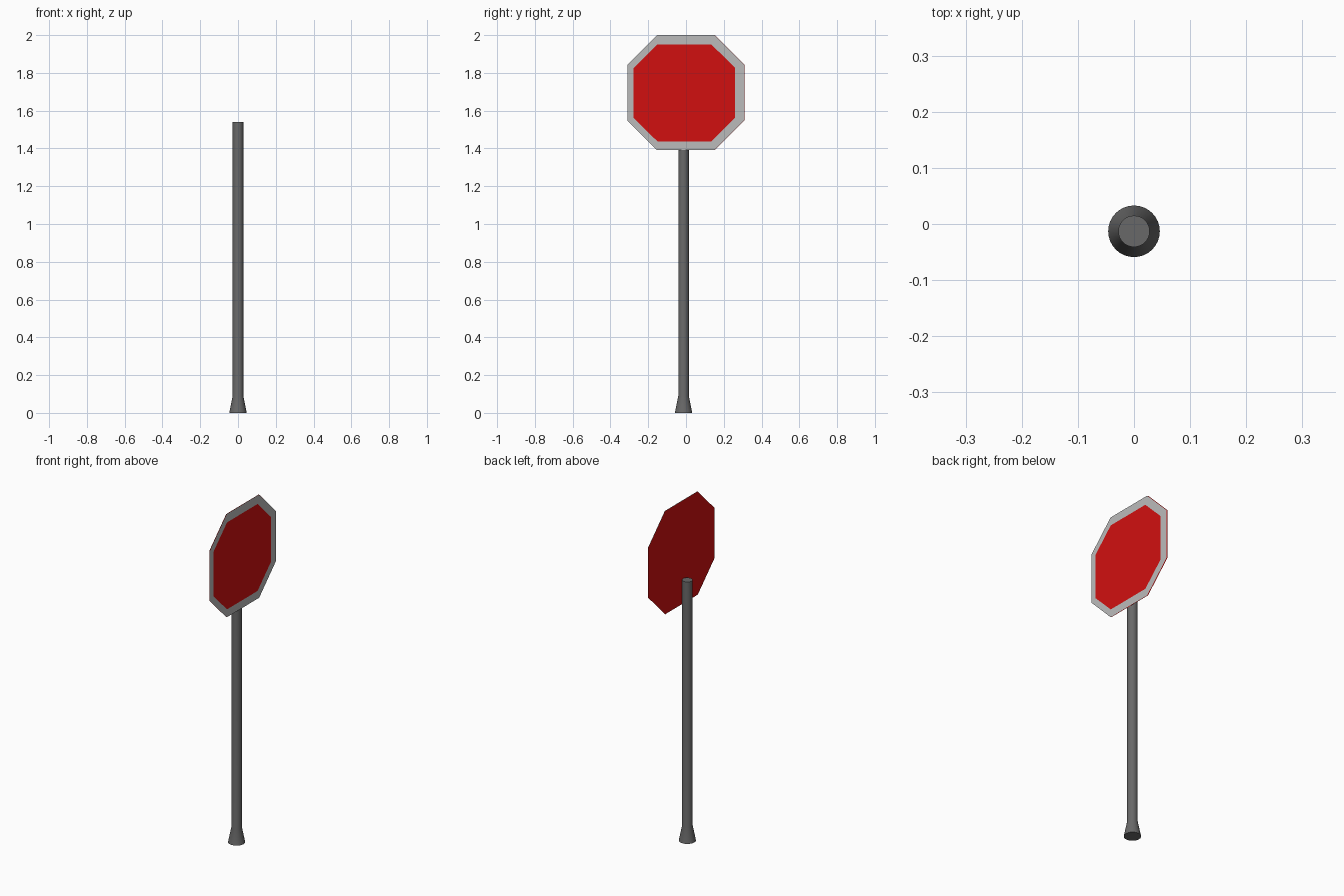
import bpy, bmesh, math

if "Cube" in bpy.data.objects:
    bpy.data.objects.remove(bpy.data.objects["Cube"])


def material(name, rgb):
    m = bpy.data.materials.new(name)
    m.diffuse_color = (*rgb, 1)
    m.use_nodes = True
    m.node_tree.nodes["Principled BSDF"].inputs["Base Color"].default_value = m.diffuse_color
    return m


red = material("sign_red", (0.64, 0.005, 0.005))
pale = material("border_grey", (0.5, 0.5, 0.5))
dark = material("pole_grey", (0.14, 0.14, 0.14))


def make_object(name, bm, mats):
    me = bpy.data.meshes.new(name)
    bm.to_mesh(me)
    bm.free()
    for m in mats:
        me.materials.append(m)
    ob = bpy.data.objects.new(name, me)
    bpy.context.collection.objects.link(ob)
    return ob


def octagon(bm, x, y0, y1, z0, z1, cut_y, cut_z):
    """Box outline with cut corners, counter-clockwise seen from +x."""
    pts = [(y0 + cut_y, z0), (y1 - cut_y, z0), (y1, z0 + cut_z), (y1, z1 - cut_z),
           (y1 - cut_y, z1), (y0 + cut_y, z1), (y0, z1 - cut_z), (y0, z0 + cut_z)]
    return [bm.verts.new((x, y, z)) for y, z in pts]


# Sign front: grey border ring around the red panel
bm = bmesh.new()
outer = octagon(bm, 0.034, -0.311, 0.307, 1.391, 2.0, 0.158, 0.158)
inner = octagon(bm, 0.034, -0.277, 0.26, 1.437, 1.951, 0.126, 0.125)
for i in range(8):
    j = (i + 1) % 8
    bm.faces.new((outer[i], outer[j], inner[j], inner[i]))
bm.faces.new(inner).material_index = 1
make_object("sign_front", bm, [pale, red])

# Sign back: plain red sheet
bm = bmesh.new()
bm.faces.new(list(reversed(octagon(bm, 0.03, -0.311, 0.31, 1.391, 2.0, 0.158, 0.158))))
make_object("sign_back", bm, [red])

# Pole: round post with a flared foot
bm = bmesh.new()
N = 32
rings = []
for r, z in [(0.046, 0), (0.028, 0.09), (0.028, 1.54)]:
    rings.append([bm.verts.new((r * math.cos(2 * math.pi * i / N),
                                r * math.sin(2 * math.pi * i / N) - 0.013, z))
                  for i in range(N)])
for a, b in zip(rings, rings[1:]):
    for i in range(N):
        j = (i + 1) % N
        bm.faces.new((a[i], a[j], b[j], b[i]))
bm.faces.new(list(reversed(rings[0])))
bm.faces.new(rings[-1])
pole = make_object("pole", bm, [dark])
bpy.context.view_layer.objects.active = pole
pole.select_set(True)
bpy.ops.object.shade_smooth_by_angle(angle=math.radians(30))
